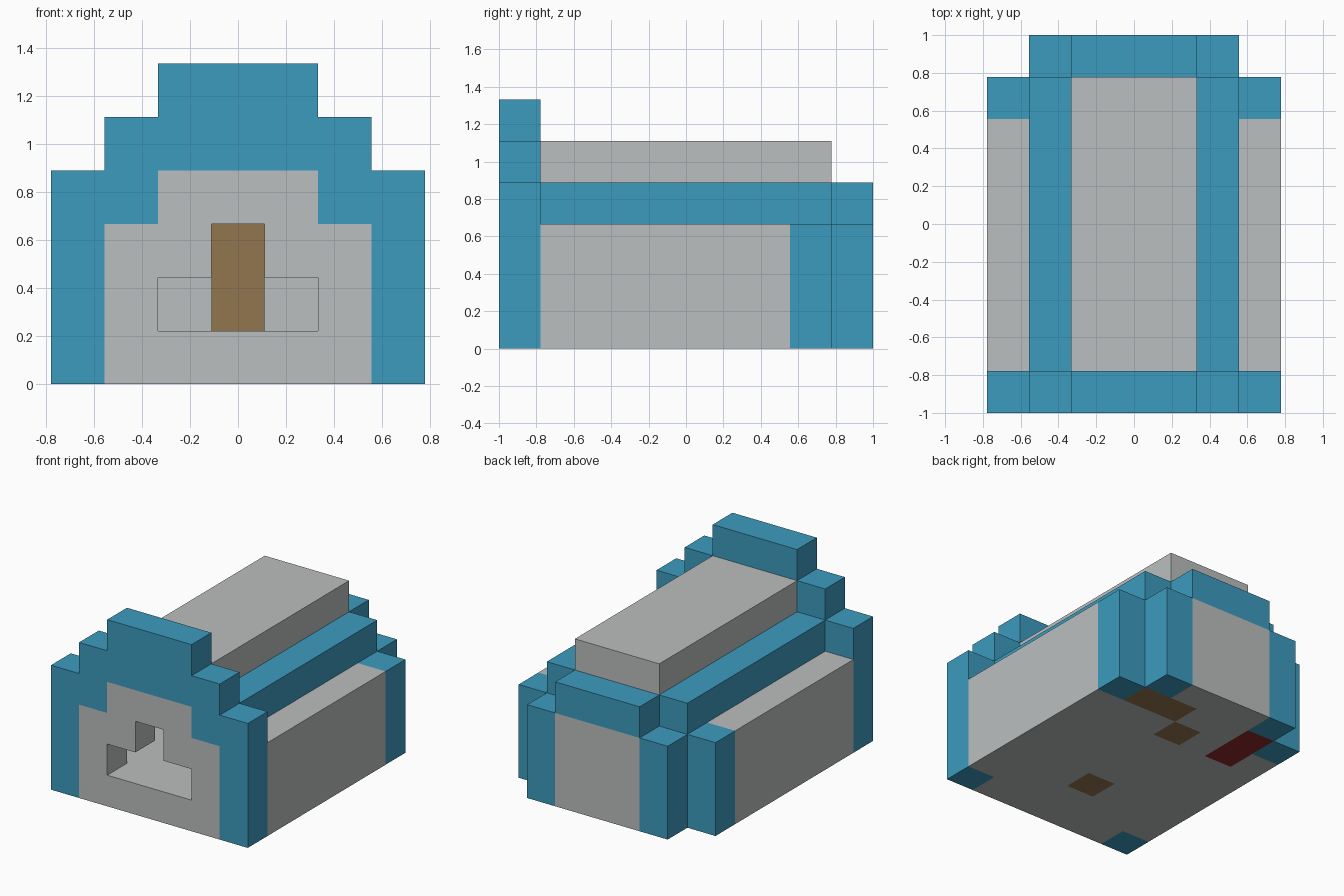
import bpy
import bmesh
from mathutils import Matrix, Vector

default_cube = bpy.data.objects.get("Cube")
if default_cube:
    bpy.data.objects.remove(default_cube, do_unlink=True)

U = 2 / 9  # one building block; all sizes below are in blocks


def material(name, rgb):
    mat = bpy.data.materials.new(name)
    mat.use_nodes = True
    colour = (*rgb, 1)
    mat.diffuse_color = colour
    mat.node_tree.nodes["Principled BSDF"].inputs["Base Color"].default_value = colour
    return mat


GREY = material("light grey stone", (0.50, 0.52, 0.52))
BLUE = material("blue trim", (0.045, 0.33, 0.52))
BROWN = material("brown wood", (0.29, 0.18, 0.075))
RED = material("dark red cloth", (0.28, 0.02, 0.024))


def finish(name, bm, mats):
    bmesh.ops.recalc_face_normals(bm, faces=bm.faces)
    bmesh.ops.scale(bm, vec=(U, U, U), verts=bm.verts)
    mesh = bpy.data.meshes.new(name)
    bm.to_mesh(mesh)
    bm.free()
    for mat in mats:
        mesh.materials.append(mat)
    obj = bpy.data.objects.new(name, mesh)
    bpy.context.collection.objects.link(obj)
    return obj


def prism(name, outline, y0, y1, mat):
    """Extrude a half profile (x, z) along y and mirror it across x = 0."""
    bm = bmesh.new()
    face = bm.faces.new([bm.verts.new((x, y0, z)) for x, z in outline])
    out = bmesh.ops.extrude_face_region(bm, geom=[face], use_keep_orig=True)
    moved = [g for g in out["geom"] if isinstance(g, bmesh.types.BMVert)]
    bmesh.ops.translate(bm, vec=(0, y1 - y0, 0), verts=moved)
    bmesh.ops.recalc_face_normals(bm, faces=bm.faces)
    # open the seam so both halves join into one solid
    seam = [f for f in bm.faces if all(abs(v.co.x) < 0.001 for v in f.verts)]
    bmesh.ops.delete(bm, geom=seam, context="FACES")
    obj = finish(name, bm, [mat])
    obj.modifiers.new("mirror", "MIRROR").use_mirror_merge = True
    return obj


def block(name, x0, x1, y0, y1, z0, z1, mat):
    return prism(name, [(x0, z0), (x1, z0), (x1, z1), (x0, z1)], y0, y1, mat)


# Stepped front gable: blue surround and grey panel with a T-shaped opening
prism("front_gable_frame",
      [(2.5, 0), (3.5, 0), (3.5, 4), (2.5, 4), (2.5, 5), (1.5, 5),
       (1.5, 6), (0, 6), (0, 4), (1.5, 4), (1.5, 3), (2.5, 3)],
      -4.5, -3.5, BLUE)
prism("front_panel",
      [(0, 0), (2.5, 0), (2.5, 3), (1.5, 3), (1.5, 4), (0, 4),
       (0, 3), (0.5, 3), (0.5, 2), (1.5, 2), (1.5, 1), (0, 1)],
      -4.5, -3.5, GREY)

# Side walls with blue rear corners
block("side_walls", 2.5, 3.5, -3.5, 2.5, 0, 3, GREY)
block("rear_side_corners", 2.5, 3.5, 2.5, 3.5, 0, 3, BLUE)

# Stepped roof
block("eave_beams", 1.5, 2.5, -3.5, 3.5, 3, 4, BLUE)
block("roof_ridge", 0, 1.5, -3.5, 3.5, 4, 5, GREY)

# Back wall
block("back_posts", 1.5, 2.5, 3.5, 4.5, 0, 3, BLUE)
block("back_panel", 0, 1.5, 3.5, 4.5, 0, 3, GREY)
block("back_lintel", 0, 1.5, 3.5, 4.5, 3, 4, BLUE)

# Wooden pillars on the centre line
for label, y in (("front", -2), ("rear", 2)):
    block(label + "_pillar", 0, 0.5, y - 0.5, y + 0.5, 1, 4, BROWN)

# Floor of square blocks, with wooden and red blocks let in
bm = bmesh.new()
bmesh.ops.create_grid(bm, x_segments=5, y_segments=7, size=1,
                      matrix=Matrix.Diagonal((2.5, 3.5, 1, 1)))
out = bmesh.ops.extrude_face_region(bm, geom=bm.faces[:], use_keep_orig=True)
raised = [g for g in out["geom"] if isinstance(g, bmesh.types.BMVert)]
bmesh.ops.translate(bm, vec=Vector((0, 0, 1)), verts=raised)
wood_cells = {(0, -2), (0, 2), (1, 3), (2, 3)}
red_cells = {(-2, 2), (-2, 3)}
for face in bm.faces:
    centre = face.calc_center_median()
    if 0.1 < centre.z < 0.9:
        continue
    cell = (round(centre.x), round(centre.y))
    face.material_index = 1 if cell in wood_cells else 2 if cell in red_cells else 0
finish("floor", bm, [GREY, BROWN, RED])
